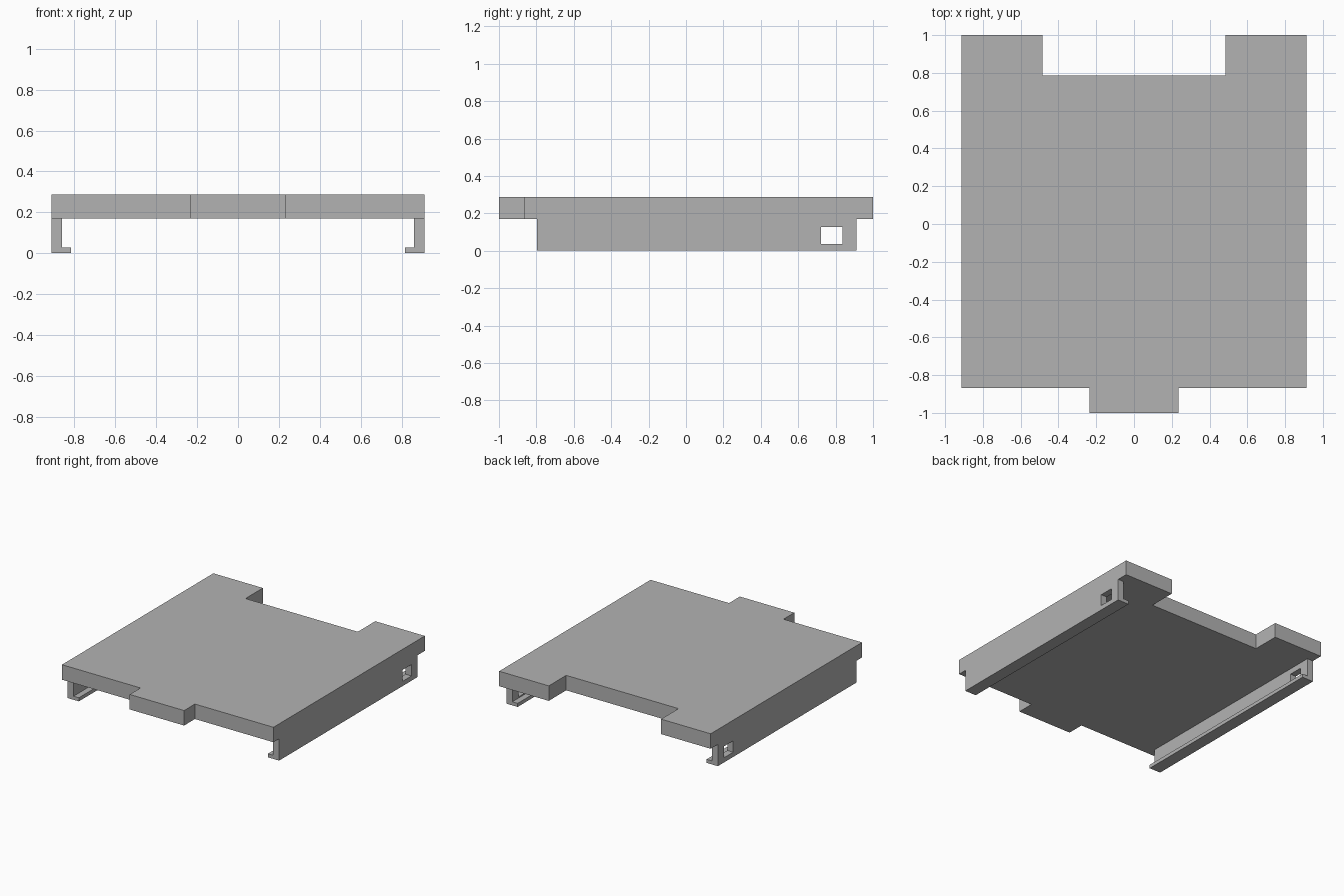
import bpy
import bmesh
from mathutils import Matrix, Vector

cube = bpy.data.objects.get("Cube")
if cube:
    bpy.data.objects.remove(cube, do_unlink=True)

# Shared plain grey
GREY = (0.45, 0.45, 0.45, 1.0)
grey = bpy.data.materials.new("plain grey")
grey.use_nodes = True
grey.diffuse_color = GREY
grey.node_tree.nodes["Principled BSDF"].inputs["Base Color"].default_value = GREY

HALF_WIDTH = 0.913
PLATE_BOTTOM, PLATE_TOP = 0.17, 0.287


def add_object(name, bm):
    bmesh.ops.recalc_face_normals(bm, faces=bm.faces)
    mesh = bpy.data.meshes.new(name)
    bm.to_mesh(mesh)
    bm.free()
    mesh.materials.append(grey)
    obj = bpy.data.objects.new(name, mesh)
    bpy.context.collection.objects.link(obj)
    return obj


def prism(name, points, depth):
    """Extrude a closed 3D outline along the depth vector."""
    bm = bmesh.new()
    face = bm.faces.new([bm.verts.new(p) for p in points])
    extruded = bmesh.ops.extrude_face_region(bm, geom=[face])["geom"]
    verts = [v for v in extruded if isinstance(v, bmesh.types.BMVert)]
    bmesh.ops.translate(bm, verts=verts, vec=depth)
    return add_object(name, bm)


def box(name, low, high):
    low, high = Vector(low), Vector(high)
    bm = bmesh.new()
    bmesh.ops.create_cube(bm, size=1)
    bmesh.ops.transform(bm, verts=bm.verts, matrix=Matrix.LocRotScale(
        (low + high) / 2, None, high - low))
    return add_object(name, bm)


# Top plate: front tab and rear notch, mirrored half outline
half = [(0.235, -1), (0.235, -0.867), (HALF_WIDTH, -0.867),
        (HALF_WIDTH, 1), (0.485, 1), (0.485, 0.785)]
outline = half + [(-x, y) for x, y in reversed(half)]
prism("top_plate", [(x, y, PLATE_BOTTOM) for x, y in outline],
      (0, 0, PLATE_TOP - PLATE_BOTTOM))

# Side rails: L section with an inward lip and a square window near the back
RAIL_FRONT, RAIL_BACK = -0.797, 0.911
section = [(HALF_WIDTH, 0), (HALF_WIDTH, PLATE_BOTTOM), (0.862, PLATE_BOTTOM),
           (0.862, 0.028), (0.816, 0.028), (0.816, 0)]
for side, sign in (("left", 1), ("right", -1)):
    rail = prism(side + "_rail", [(sign * x, RAIL_FRONT, z) for x, z in section],
                 (0, RAIL_BACK - RAIL_FRONT, 0))
    xs = sorted((sign * 0.8, sign * 1.0))
    cutter = box(side + "_window_cutter", (xs[0], 0.722, 0.037), (xs[1], 0.836, 0.126))
    cutter.hide_render = True
    cut = rail.modifiers.new("window", "BOOLEAN")
    cut.operation = "DIFFERENCE"
    cut.solver = "EXACT"
    cut.object = cutter
    bpy.context.view_layer.objects.active = rail
    bpy.ops.object.modifier_apply(modifier=cut.name)
    bpy.data.objects.remove(cutter, do_unlink=True)
